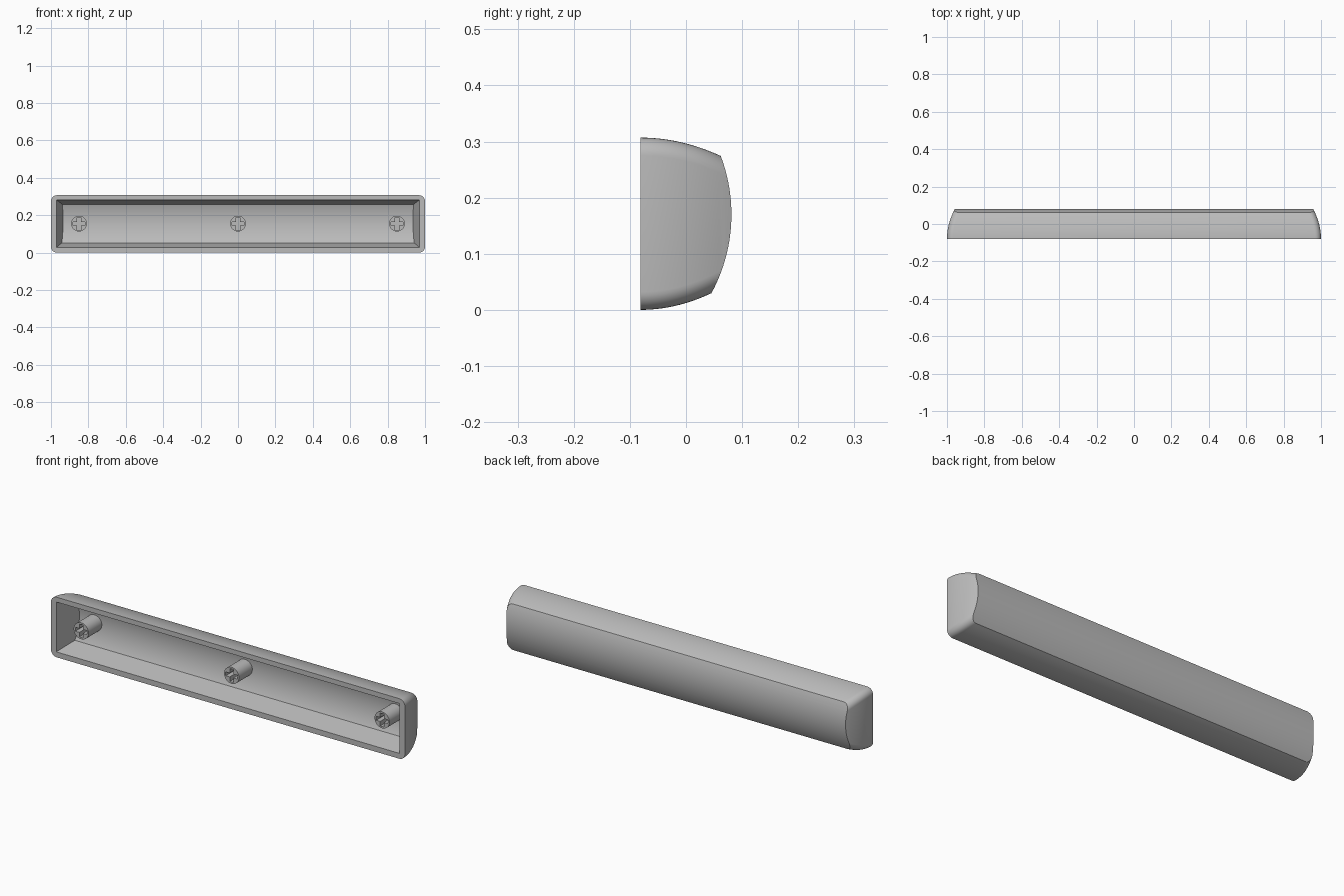
import bpy, bmesh, math
from mathutils import Vector

cube = bpy.data.objects.get("Cube")
if cube:
    bpy.data.objects.remove(cube, do_unlink=True)

FRONT = -0.081           # open face of the cap
MID_Z = 0.155            # height of the post centres
ARC_Y, ARC_Z = -0.213, 0.17   # centre of the arched back

grey = bpy.data.materials.new("light grey plastic")
grey.use_nodes = True
grey.diffuse_color = (0.5, 0.5, 0.5, 1)
grey.node_tree.nodes["Principled BSDF"].inputs["Base Color"].default_value = (0.5, 0.5, 0.5, 1)


def loft(name, rings):
    """Skin a closed solid over rings with equal point counts."""
    bm = bmesh.new()
    loops = [[bm.verts.new(p) for p in ring] for ring in rings]
    for a, b in zip(loops, loops[1:]):
        for i in range(len(a)):
            j = (i + 1) % len(a)
            bm.faces.new((a[i], a[j], b[j], b[i]))
    bm.faces.new(loops[0][::-1])
    bm.faces.new(loops[-1])
    bmesh.ops.recalc_face_normals(bm, faces=bm.faces)
    mesh = bpy.data.meshes.new(name)
    bm.to_mesh(mesh)
    bm.free()
    mesh.materials.append(grey)
    obj = bpy.data.objects.new(name, mesh)
    bpy.context.collection.objects.link(obj)
    return obj


def combine(obj, cutter, operation):
    """Apply a boolean and remove the cutter."""
    mod = obj.modifiers.new("cut", 'BOOLEAN')
    mod.operation, mod.object, mod.solver = operation, cutter, 'EXACT'
    bpy.context.view_layer.update()
    result = bpy.data.meshes.new_from_object(
        obj.evaluated_get(bpy.context.evaluated_depsgraph_get()))
    obj.modifiers.clear()
    obj.data = result
    bpy.data.objects.remove(cutter, do_unlink=True)


def smooth(obj):
    obj.data.shade_smooth()
    obj.data.set_sharp_from_angle(angle=math.radians(28))


def rounded_ring(y, half_x, low, high, radius, steps=8):
    ring = []
    corners = [(1, high, -1), (-1, high, -1), (-1, low, 1), (1, low, 1)]
    for k, (side, z, inward) in enumerate(corners):
        for s in range(steps + 1):
            a = math.pi / 2 * (k + s / steps)
            ring.append((side * (half_x - radius) + radius * math.cos(a), y,
                         z + inward * radius + radius * math.sin(a)))
    return ring


def rect_ring(y, half_x, low, high):
    return [(half_x, y, high), (-half_x, y, high), (-half_x, y, low), (half_x, y, low)]


def arch_prism(radius, steps=48):
    """Long solid with a cylindrical back, used for the back and the floor."""
    angles = [math.radians(-45 + 90 * i / steps) for i in range(steps + 1)]
    profile = [(ARC_Y + radius * math.cos(a), ARC_Z + radius * math.sin(a)) for a in angles]
    profile += [(-0.2, profile[-1][1]), (-0.2, profile[0][1])]
    return loft("arch_cutter", [[(x, y, z) for y, z in profile] for x in (-1.2, 1.2)])


# Outer cap: walls curve inwards towards the arched back
rings = []
for i in range(19):
    t = 0.18 * i / 18
    rings.append(rounded_ring(FRONT + t, 1 - 1.6 * t * t, 1.86 * t * t,
                              0.307 - 1.6 * t * t, 0.032))
cap = loft("cap_shell", rings)
combine(cap, arch_prism(0.294), 'INTERSECT')

# Hollow interior: tapered pocket with an arched floor
pocket = loft("pocket_cutter", [rect_ring(FRONT - 0.02, 0.975, 0.023, 0.286),
                                rect_ring(0.1, 0.924, 0.068, 0.246)])
combine(pocket, arch_prism(0.269), 'INTERSECT')
combine(cap, pocket, 'DIFFERENCE')
smooth(cap)

# Three round mounting posts with cross sockets
for name, x in (("left_post", 0.85), ("centre_post", 0), ("right_post", -0.85)):
    circle = [(x + 0.042 * math.cos(a), MID_Z + 0.042 * math.sin(a))
              for a in (math.tau * i / 40 for i in range(40))]
    post = loft(name, [[(px, y, pz) for px, pz in circle] for y in (-0.052, 0.064)])
    # Cross outline: one arm turned through four quarters
    w, arm = 0.01, 0.033
    cross = []
    for k in range(4):
        c, s = round(math.cos(k * math.pi / 2)), round(math.sin(k * math.pi / 2))
        for u, v in ((arm, -w), (arm, w), (w, w)):
            cross.append((x + u * c - v * s, MID_Z + u * s + v * c))
    socket = loft("socket_cutter", [[(px, y, pz) for px, pz in cross] for y in (-0.1, 0.015)])
    combine(post, socket, 'DIFFERENCE')
    smooth(post)
